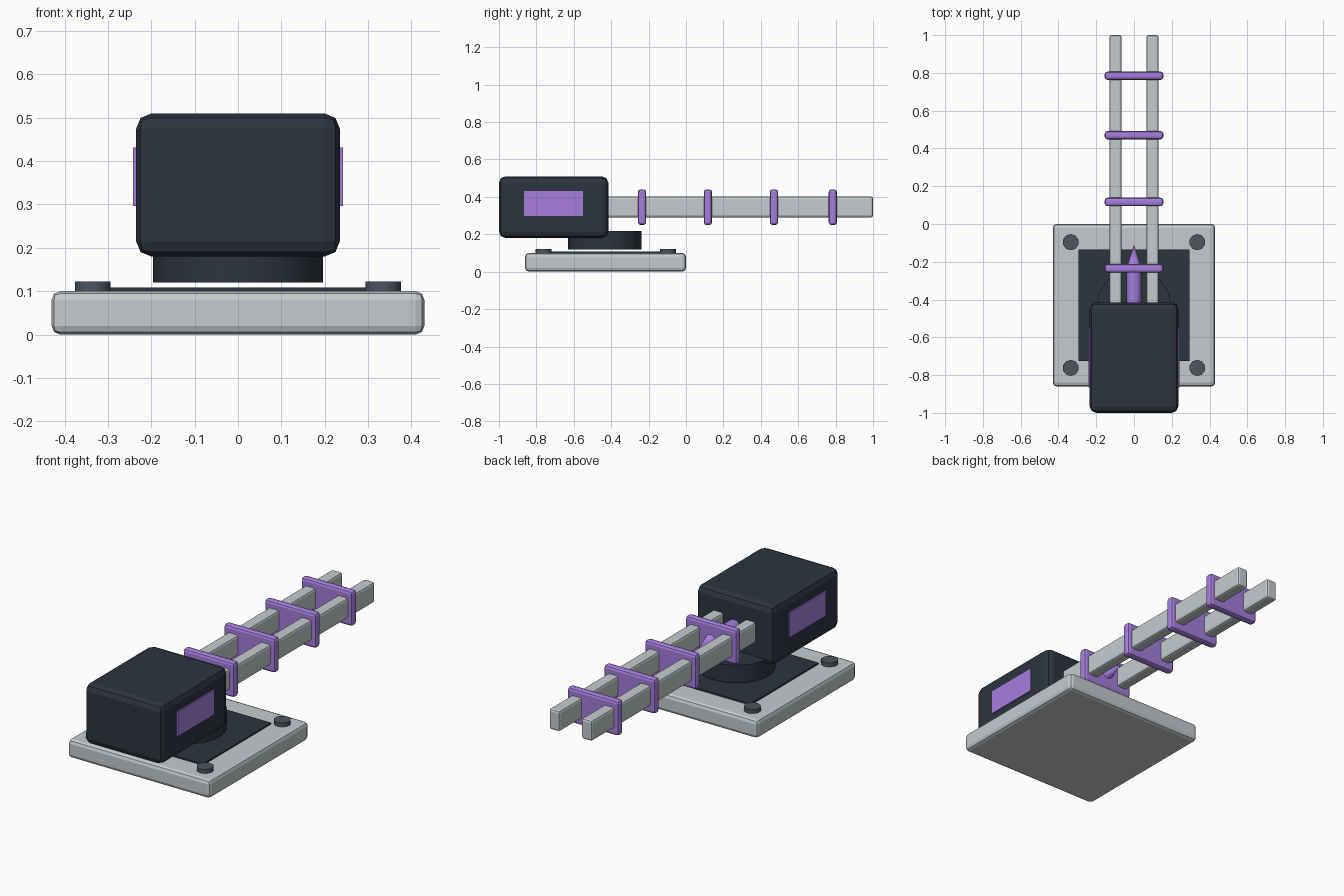
import bpy
from math import radians

if "Cube" in bpy.data.objects:
    bpy.data.objects.remove(bpy.data.objects["Cube"])


def material(name, rgb):
    m = bpy.data.materials.new(name)
    m.diffuse_color = (*rgb, 1)
    m.use_nodes = True
    m.node_tree.nodes["Principled BSDF"].inputs["Base Color"].default_value = m.diffuse_color
    return m


DARK = material("dark_navy", (0.026, 0.035, 0.052))
STEEL = material("bolt_steel", (0.07, 0.09, 0.12))
LIGHT = material("light_grey", (0.56, 0.60, 0.62))
PURPLE = material("purple", (0.38, 0.21, 0.73))


def finish(name, mat, bevel=0, segments=2):
    ob = bpy.context.object
    ob.name = name
    ob.data.materials.append(mat)
    if bevel:
        mod = ob.modifiers.new("bevel", 'BEVEL')
        mod.width = bevel
        mod.segments = segments
    return ob


def box(name, lo, hi, mat, bevel=0, segments=2):
    centre = [(a + b) / 2 for a, b in zip(lo, hi)]
    bpy.ops.mesh.primitive_cube_add(size=1, location=centre)
    bpy.context.object.scale = [b - a for a, b in zip(lo, hi)]
    bpy.ops.object.transform_apply(location=False, rotation=False, scale=True)
    return finish(name, mat, bevel, segments)


def round_part(name, r1, r2, depth, loc, mat, sides, rot=(0, 0, 0)):
    bpy.ops.mesh.primitive_cone_add(vertices=sides, radius1=r1, radius2=r2,
                                    depth=depth, location=loc, rotation=rot)
    bpy.ops.object.shade_smooth_by_angle(angle=radians(50))
    return finish(name, mat)


# Base plate with dark inset and corner bolts
box("base_plate", (-0.43, -0.86, 0), (0.43, 0, 0.1), LIGHT, 0.02)
box("base_inset", (-0.295, -0.725, 0.08), (0.295, -0.135, 0.108), DARK)
for x in (-0.335, 0.335):
    for y in (-0.762, -0.096):
        round_part("base_bolt", 0.043, 0.043, 0.042, (x, y, 0.101), STEEL, 10)

# Turntable under the housing
round_part("turntable", 0.196, 0.196, 0.097, (0, -0.435, 0.1685), DARK, 24)

# Main housing with side panels
box("housing", (-0.235, -1, 0.18), (0.235, -0.415, 0.51), DARK, 0.035)
for s in (-1, 1):
    xs = sorted((s * 0.225, s * 0.242))
    box("side_panel", (xs[0], -0.865, 0.297), (xs[1], -0.55, 0.432), PURPLE)

# Twin rails
for s in (-1, 1):
    xs = sorted((s * 0.066, s * 0.13))
    box("rail", (xs[0], -0.45, 0.29), (xs[1], 1, 0.402), LIGHT, 0.012)

# Cross plates tying the rails together
for y in (-0.235, 0.117, 0.47, 0.785):
    box("cross_plate", (-0.155, y - 0.022, 0.25), (0.155, y + 0.022, 0.44), PURPLE, 0.014)

# Pointed bolt between the rails
quarter = (radians(-90), 0, 0)
round_part("dart_shaft", 0.039, 0.039, 0.22, (0, -0.34, 0.345), PURPLE, 12, quarter)
round_part("dart_tip", 0.039, 0, 0.12, (0, -0.17, 0.345), PURPLE, 12, quarter)
